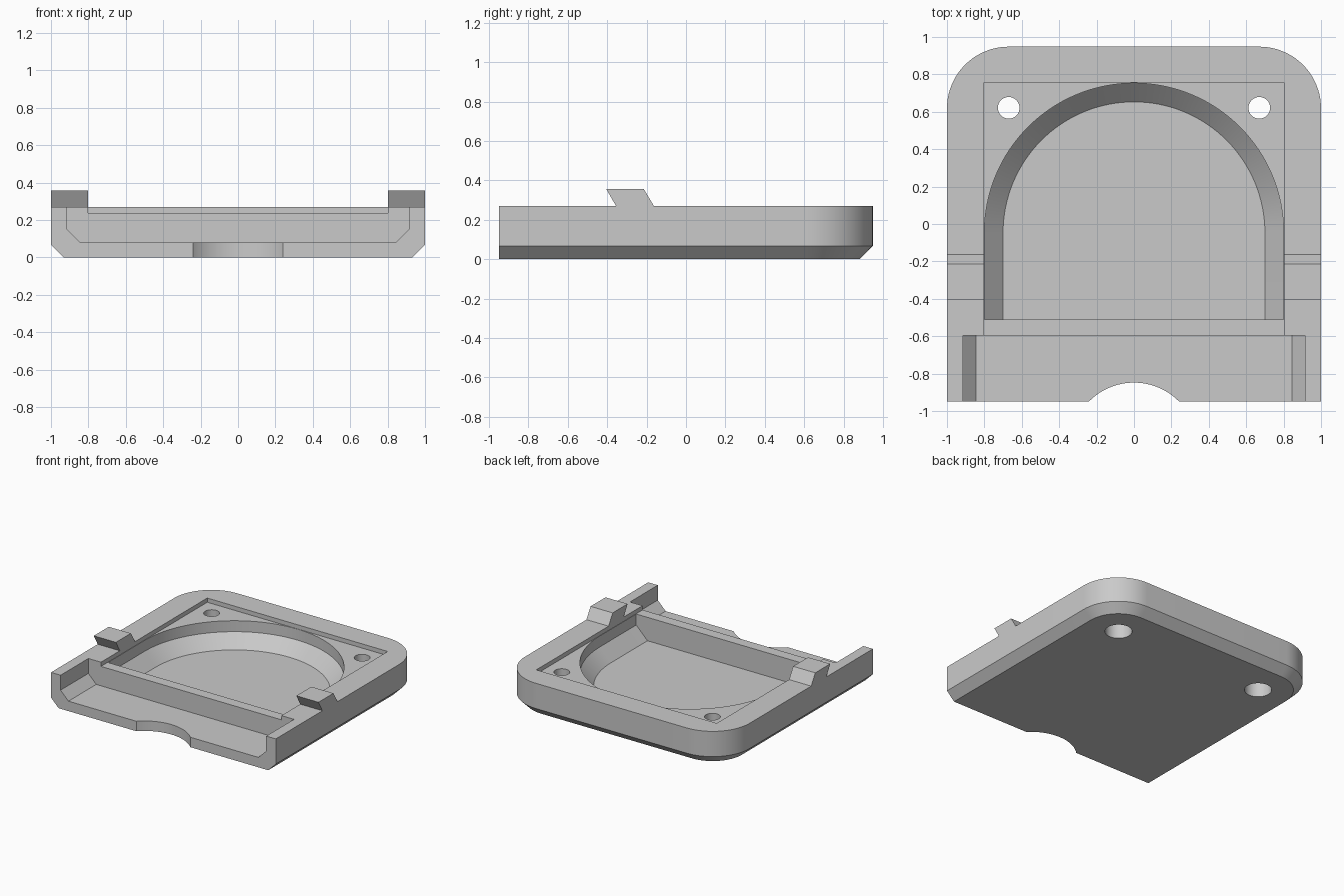
import bpy, bmesh
from math import sin, cos, pi

if "Cube" in bpy.data.objects:
    bpy.data.objects.remove(bpy.data.objects["Cube"], do_unlink=True)

grey = bpy.data.materials.new("plain grey")
grey.use_nodes = True
grey.diffuse_color = (0.59, 0.59, 0.59, 1)
grey.node_tree.nodes["Principled BSDF"].inputs["Base Color"].default_value = grey.diffuse_color


def loft(name, rings):
    """Solid skinned through matching rings of 3D points."""
    bm = bmesh.new()
    loops = [[bm.verts.new(p) for p in ring] for ring in rings]
    n = len(loops[0])
    for a, b in zip(loops, loops[1:]):
        for i in range(n):
            j = (i + 1) % n
            bm.faces.new((a[i], a[j], b[j], b[i]))
    bm.faces.new(loops[0][::-1])
    bm.faces.new(loops[-1])
    bmesh.ops.recalc_face_normals(bm, faces=bm.faces)
    mesh = bpy.data.meshes.new(name)
    bm.to_mesh(mesh)
    bm.free()
    mesh.materials.append(grey)
    ob = bpy.data.objects.new(name, mesh)
    bpy.context.collection.objects.link(ob)
    return ob


def arc(cx, cy, r, start, end, n):
    return [(cx + r * cos(start + (end - start) * i / n),
             cy + r * sin(start + (end - start) * i / n)) for i in range(n + 1)]


def at_z(points, z):
    return [(x, y, z) for x, y in points]


def box(name, x0, x1, y0, y1, z0, z1):
    base = [(x0, y0), (x1, y0), (x1, y1), (x0, y1)]
    return loft(name, [at_z(base, z0), at_z(base, z1)])


def cylinder(name, cx, cy, r, top, n):
    ring = arc(cx, cy, r, 0, 2 * pi, n)[:-1]
    return loft(name, [at_z(ring, -0.1), at_z(ring, top)])


FRONT, BACK, TOP = -0.948, 0.948, 0.27
INNER = 0.803  # half width between the side rails
BEVEL = 0.067


# Tray body: square front, rounded back corners, chamfered underside
def outline(inset):
    r = 0.33 - inset
    return ([(inset - 1, FRONT), (1 - inset, FRONT)]
            + arc(0.67, BACK - 0.33, r, 0, pi / 2, 20)
            + arc(-0.67, BACK - 0.33, r, pi / 2, pi, 20))


body = loft("tray_body", [at_z(outline(BEVEL), 0), at_z(outline(0), BEVEL),
                          at_z(outline(0), TOP)])


# Arched pocket with a sloping foot round the floor
def arch(r):
    return [(-r, -0.51), (r, -0.51)] + arc(0, -0.047, r, 0, pi, 64)


pocket = loft("pocket_cutter", [at_z(arch(0.70), 0.048), at_z(arch(0.80), 0.148),
                                at_z(arch(0.80), 0.26)])

# Front channel, open at the top and front, with chamfered lower corners
section = [(-0.845, 0.08), (0.845, 0.08), (0.915, 0.15),
           (0.915, 0.4), (-0.915, 0.4), (-0.915, 0.15)]
channel = loft("channel_cutter", [[(x, y, z) for x, z in section] for y in (-1.1, -0.595)])

cutters = [
    box("recess_cutter", -INNER, INNER, -0.7, 0.756, 0.236, 0.4),
    channel,
    pocket,
    cylinder("thumb_notch_cutter", 0, -1.186, 0.338, 0.5, 96),
]

# Screw holes, widened from below
for side, x in (("left", 0.67), ("right", -0.67)):
    cutters.append(cylinder(side + "_hole_cutter", x, 0.621, 0.058, 0.5, 32))
    cutters.append(cylinder(side + "_counterbore_cutter", x, 0.621, 0.1, 0.15, 40))

bpy.context.view_layer.objects.active = body
for cutter in cutters:
    cutter.hide_render = True
    cut = body.modifiers.new(cutter.name, "BOOLEAN")
    cut.operation = "DIFFERENCE"
    cut.solver = "EXACT"
    cut.object = cutter
    bpy.ops.object.modifier_apply(modifier=cut.name)
    bpy.data.objects.remove(cutter, do_unlink=True)

# Leaning catch lugs on both side rails
lug = [(-0.355, TOP), (-0.163, TOP), (-0.215, 0.357), (-0.405, 0.357)]
for name, x0, x1 in (("left_catch", INNER, 1), ("right_catch", -1, -INNER)):
    loft(name, [[(x, y, z) for y, z in lug] for x in (x0, x1)])

# Smooth the curved walls, keep edges crisp
bpy.ops.object.select_all(action="DESELECT")
body.select_set(True)
bpy.ops.object.shade_smooth_by_angle(angle=pi / 6)
